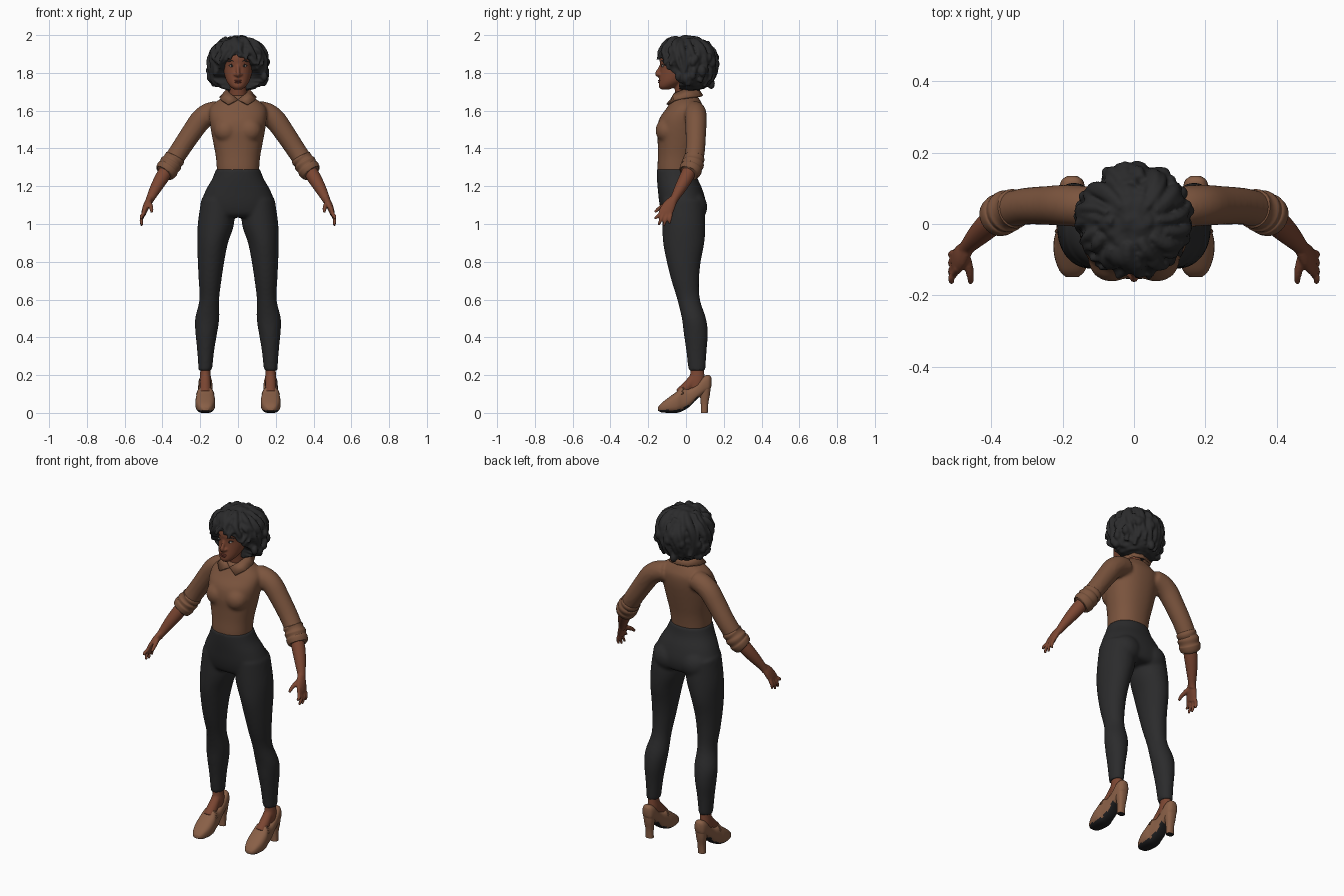
import bpy, bmesh, math, random
from mathutils import Vector, Matrix, noise

cube = bpy.data.objects.get("Cube")
if cube:
    bpy.data.objects.remove(cube)
random.seed(4)


def material(name, r, g, b):
    m = bpy.data.materials.new(name)
    m.use_nodes = True
    m.diffuse_color = (r, g, b, 1)
    m.node_tree.nodes["Principled BSDF"].inputs["Base Color"].default_value = (r, g, b, 1)
    return m


SKIN = material("warm brown skin", .2, .062, .032)
SHIRT = material("brown shirt", .2, .09, .048)
SHOE = material("tan leather", .25, .115, .062)
PANTS = material("charcoal cloth", .024, .024, .025)
HAIR = material("black hair", .024, .024, .025)
SOLE = material("black sole", .014, .014, .015)
EYE = material("eye white", .5, .45, .4)
LIPS = material("dark lips", .17, .042, .028)


def spline(rows, steps):
    """Catmull-Rom interpolation of equal-length tuples."""
    rows = [Vector(r) for r in rows]
    out = []
    for i in range(len(rows) - 1):
        a, b, c, d = rows[max(i - 1, 0)], rows[i], rows[i + 1], rows[min(i + 2, len(rows) - 1)]
        for k in range(steps):
            t = k / steps
            out.append(b + (c - a) * (t / 2) + (a * 2 - b * 5 + c * 4 - d) * (t * t / 2)
                       + (b * 3 - a - c * 3 + d) * (t ** 3 / 2))
    return out + [rows[-1]]


def loft(bm, rows, axis=None, ref=(1, 0, 0), both=False, power=1, sides=24, steps=4):
    """Capped tube through rows of (x, y, z, radius along ref, other radius)."""
    rows = spline([r if len(r) == 5 else (*r, r[3]) for r in rows], steps)
    for sx in ((1, -1) if both else (1,)):
        rings = []
        for i, r in enumerate(rows):
            t = Vector(axis) if axis else Vector(rows[min(i + 1, len(rows) - 1)][:3]) - Vector(rows[max(i - 1, 0)][:3])
            t.normalize()
            u = Vector(ref)
            u = (u - t * u.dot(t)).normalized()
            v = t.cross(u)
            ring = []
            for k in range(sides):
                a = math.tau * k / sides
                c, s = (math.copysign(abs(f) ** power, f) for f in (math.cos(a), math.sin(a)))
                p = Vector(r[:3]) + u * c * r[3] + v * s * r[4]
                ring.append(bm.verts.new((p.x * sx, p.y, p.z)))
            rings.append(ring)
        for a, b in zip(rings, rings[1:]):
            for k in range(sides):
                n = (k + 1) % sides
                bm.faces.new((a[k], a[n], b[n], b[k]))
        bm.faces.new(rings[0])
        bm.faces.new(rings[-1])


def ball(bm, center, radii, both=False):
    for sx in ((1, -1) if both else (1,)):
        m = Matrix.Translation((center[0] * sx, *center[1:])) @ Matrix.Diagonal((*radii, 1))
        bmesh.ops.create_uvsphere(bm, u_segments=24, v_segments=14, radius=1, matrix=m)


def body(rows):
    """Rows of (z, half width, front y, back y) to centred loft rows."""
    return [(0, (f + b) / 2, z, w, (b - f) / 2) for z, w, f, b in rows]


def finish(name, bm, mat, voxel=0, relax=0):
    bmesh.ops.recalc_face_normals(bm, faces=bm.faces)
    for e in bm.edges:
        e.smooth = e.calc_face_angle(0) < .75
    for f in bm.faces:
        f.smooth = True
    me = bpy.data.meshes.new(name)
    bm.to_mesh(me)
    bm.free()
    me.materials.append(mat)
    ob = bpy.data.objects.new(name, me)
    bpy.context.collection.objects.link(ob)
    if voxel:
        mod = ob.modifiers.new("blend", 'REMESH')
        mod.mode, mod.voxel_size, mod.use_smooth_shade = 'VOXEL', voxel, True
        sm = ob.modifiers.new("relax", 'SMOOTH')
        sm.factor, sm.iterations = .5, relax
    return ob


Z = (0, 0, 1)

# Shirt: torso, bust and sleeves blended together
bm = bmesh.new()
loft(bm, body([(1.24, .108, -.146, .042), (1.29, .112, -.151, .045), (1.36, .118, -.149, .055),
               (1.43, .131, -.15, .07), (1.5, .144, -.153, .085), (1.56, .152, -.14, .095),
               (1.61, .15, -.105, .095), (1.645, .12, -.083, .08), (1.68, .06, -.066, .06)]),
     axis=Z, sides=40, power=.9)
ball(bm, (.062, -.1, 1.495), (.066, .062, .066), True)
loft(bm, [(.1, .045, 1.598, .055), (.15, .05, 1.585, .058), (.195, .052, 1.553, .058), (.24, .052, 1.492, .055),
          (.3, .05, 1.403, .052), (.345, .04, 1.335, .051), (.37, .028, 1.3, .048)], ref=(0, 1, 0), both=True)
finish("shirt", bm, SHIRT, .009, 6)

# Rolled sleeve cuffs
bm = bmesh.new()
loft(bm, [(.328, .045, 1.36, .045), (.335, .043, 1.348, .056), (.347, .039, 1.333, .053), (.355, .036, 1.32, .06),
          (.366, .03, 1.302, .056), (.373, .026, 1.292, .06), (.386, .018, 1.272, .055), (.389, .016, 1.268, .046)],
     ref=(0, 1, 0), both=True)
finish("sleeve_cuffs", bm, SHIRT)

# Shirt collar with pointed flaps
inner = [(0, -.078, 1.657), (.042, -.06, 1.69), (.056, -.005, 1.71), (.036, .044, 1.718), (0, .058, 1.72)]
outer = [(.052, -.1, 1.632), (.088, -.062, 1.655), (.095, .0, 1.668), (.06, .07, 1.676), (0, .086, 1.678)]
bm = bmesh.new()
for sx in (1, -1):
    a, b = ([bm.verts.new((x * sx, y, z)) for x, y, z in line] for line in (inner, outer))
    for i in range(4):
        bm.faces.new((a[i], a[i + 1], b[i + 1], b[i]))
bmesh.ops.remove_doubles(bm, verts=[v for v in bm.verts if v.co.y > .05], dist=.001)
collar = finish("collar", bm, SHIRT)
mod = collar.modifiers.new("cloth", 'SOLIDIFY')
mod.thickness, mod.offset = .012, 0

# Trousers: hips, seat and legs
bm = bmesh.new()
loft(bm, body([(1.292, .116, -.155, .05), (1.24, .136, -.154, .062), (1.18, .17, -.149, .088),
               (1.11, .196, -.141, .106), (1.055, .195, -.125, .1), (1.035, .17, -.1, .08)]),
     axis=Z, sides=40, power=.92)
ball(bm, (.088, .04, 1.09), (.085, .073, .08), True)
loft(bm, [(.105, -.015, 1.13, .09, .11), (.117, -.012, 1, .096, .114), (.134, -.012, .9, .081, .109),
          (.143, -.012, .8, .07, .09), (.148, -.004, .7, .06, .073), (.152, .014, .6, .052, .06),
          (.163, .042, .5, .064, .064), (.168, .052, .42, .057, .064), (.171, .055, .33, .045, .054),
          (.173, .058, .225, .036, .045)], axis=Z, both=True, sides=32)
finish("trousers", bm, PANTS, .009, 5)

# Ankles and insteps
bm = bmesh.new()
loft(bm, [(.173, .058, .28, .026, .034), (.173, .06, .22, .027, .036), (.173, .058, .17, .031, .042),
          (.173, .055, .13, .03, .04)], axis=Z, both=True)
loft(bm, [(.173, .06, .21, .024), (.173, .025, .16, .028), (.173, -.03, .1, .032)], both=True)
finish("feet", bm, SKIN, .006, 3)

# Heeled shoes: y, underside, top, half width
profile = [(-.148, .012, .03, .018), (-.13, .003, .052, .036), (-.09, 0, .083, .05), (-.05, 0, .112, .052),
           (-.022, .008, .138, .046), (.015, .03, .13, .041), (.055, .07, .152, .038), (.095, .1, .194, .037),
           (.122, .115, .2, .03), (.134, .14, .188, .014)]
bm = bmesh.new()
loft(bm, [(.173, y, (lo + hi) / 2, w, (hi - lo) / 2) for y, lo, hi, w in profile],
     axis=(0, 1, 0), both=True, power=.72, sides=28)
loft(bm, [(.173, .097, 0, .022, .018), (.173, .098, .05, .022, .02), (.173, .1, .1, .029, .027),
          (.173, .098, .15, .034, .033)], axis=Z, both=True, power=.8)
shoes = finish("heeled_shoes", bm, SHOE)
shoes.data.materials.append(SOLE)
for p in shoes.data.polygons:
    if p.normal.z < -.55 and (p.center.y < .07 or p.center.z < .005):
        p.material_index = 1

# Shoe tongue edge across the instep
bm = bmesh.new()
loft(bm, [(.173 + .044 * math.sin(a), -.022 + .008 * math.cos(a), .088 + .052 * math.cos(a), .006)
          for a in (-1.4, -.7, 0, .7, 1.4)], ref=(0, 1, 0), both=True, sides=8)
finish("shoe_tongue_edges", bm, SHOE)

# Forearms and hands
bm = bmesh.new()
loft(bm, [(.36, .033, 1.315, .036), (.4, .003, 1.25, .037), (.435, -.03, 1.19, .031), (.465, -.062, 1.133, .022),
          (.475, -.075, 1.11, .024, .019)], ref=(0, 1, 0), both=True)
loft(bm, [(.465, -.064, 1.135, .021, .017), (.483, -.088, 1.1, .034, .018), (.497, -.107, 1.063, .037, .014),
          (.5, -.112, 1.048, .032, .011)], ref=(0, 1, 0), both=True)
tips = [(-.139, -.166, 1.028), (-.12, -.146, .994), (-.1, -.118, .99), (-.082, -.088, 1.002)]
for y, ty, tz in tips:
    loft(bm, [(.493, (y - .11) / 2, 1.085, .01), (.503, y, 1.05, .0105), (.512, (y + ty) / 2, (1.05 + tz) / 2, .0095),
              (.509, ty, tz, .0065)], ref=(0, 1, 0), both=True, sides=12)
loft(bm, [(.474, -.08, 1.115, .013), (.464, -.115, 1.098, .013), (.458, -.145, 1.08, .0105), (.457, -.166, 1.062, .007)],
     both=True, sides=12)
finish("forearms_and_hands", bm, SKIN, .0045, 3)

# Head, nose and neck
bm = bmesh.new()
loft(bm, body([(1.712, .02, -.132, -.09), (1.727, .04, -.144, -.05), (1.755, .06, -.143, 0), (1.8, .074, -.138, .05),
               (1.835, .079, -.136, .08), (1.88, .08, -.14, .09), (1.93, .072, -.12, .08), (1.965, .04, -.07, .04)]),
     axis=Z, sides=32)
loft(bm, [(0, -.128, 1.85, .008), (0, -.141, 1.82, .009), (0, -.152, 1.796, .012), (0, -.14, 1.783, .01)], sides=12)
ball(bm, (.013, -.141, 1.791), (.01, .01, .008), True)
loft(bm, [(0, .0, 1.62, .06, .05), (0, -.008, 1.68, .047, .047), (0, -.02, 1.77, .047, .05)], axis=Z)
finish("head_and_neck", bm, SKIN, .005, 3)

# Face details
bm = bmesh.new()
ball(bm, (.032, -.122, 1.836), (.014, .007, .006), True)
finish("eyes", bm, EYE)
bm = bmesh.new()
ball(bm, (.032, -.126, 1.836), (.006, .005, .006), True)
loft(bm, [(.017, -.123, 1.838, .002), (.032, -.126, 1.844, .003), (.048, -.113, 1.838, .002)], both=True, sides=8)
loft(bm, [(.014, -.135, 1.858, .002), (.034, -.127, 1.865, .0035), (.053, -.111, 1.858, .002)], both=True, sides=8)
finish("irises_and_brows", bm, HAIR)
bm = bmesh.new()
ball(bm, (0, -.138, 1.759), (.02, .01, .005))
ball(bm, (0, -.138, 1.75), (.018, .01, .006))
finish("lips", bm, LIPS)


# Hair: lumpy bob open around the face, with curls laid over it
def hair_point(theta, phi, lift=1):
    flat = math.cos(phi) if phi > 0 else max(math.cos(phi), math.cos(phi) ** .45)
    depth = .153 if math.sin(theta) < 0 else .145
    return Vector((.148 * flat * math.cos(theta), .008 + depth * flat * math.sin(theta),
                   1.848 + .144 * math.sin(phi))) * 1 + Vector((math.cos(theta), math.sin(theta), 0)) * (lift - 1)


bm = bmesh.new()
bmesh.ops.create_icosphere(bm, subdivisions=5, radius=1)
for v in bm.verts:
    d = v.co.normalized()
    theta, phi = math.atan2(d.y, d.x), math.asin(max(-1, min(1, d.z)))
    p = hair_point(theta, phi) + d * (.012 * noise.noise(d * 5) + .004 * math.sin(theta * 13 + 4 * d.z) * math.cos(phi))
    if p.y < -.045 and p.z < 1.885 - 7 * p.x ** 2:
        p.x, p.y = p.x * .35, -.03
    v.co = p
for i in range(40):
    theta = math.tau * i / 40 + random.uniform(-.06, .06)
    front = math.sin(theta) < -.42
    low = random.uniform(.1, .28) if front else random.uniform(-1.1, -.65)
    if front and abs(math.cos(theta)) > .5:
        low -= .2
    high, wave, size = random.uniform(.6, 1.2), random.uniform(0, 6), random.uniform(.013, .019)
    curl = []
    for k in range(8):
        t = k / 7
        p = hair_point(theta + .11 * math.sin(wave + 5 * t), high + (low - high) * t,
                       1 + .006 * math.sin(wave + 9 * t) + .004 * t)
        curl.append((*p, size * (.55 + .45 * math.sin(math.pi * min(t + .15, 1))) * (1 + .15 * math.sin(wave + 14 * t))))
    loft(bm, curl, ref=(math.cos(theta), math.sin(theta), .3), sides=10, steps=3)
# Loose curls at the sides and back
for i in range(22):
    theta = random.uniform(-.35, math.pi + .35)
    p = hair_point(theta, random.uniform(-.9, .3), 1.008)
    s = random.uniform(.014, .021)
    ball(bm, p, (s, s, s * 1.4))
top = max(v.co.z for v in bm.verts)
bmesh.ops.translate(bm, verts=bm.verts, vec=(0, 0, 2.001 - top))
finish("curly_hair", bm, HAIR, .006, 2)
